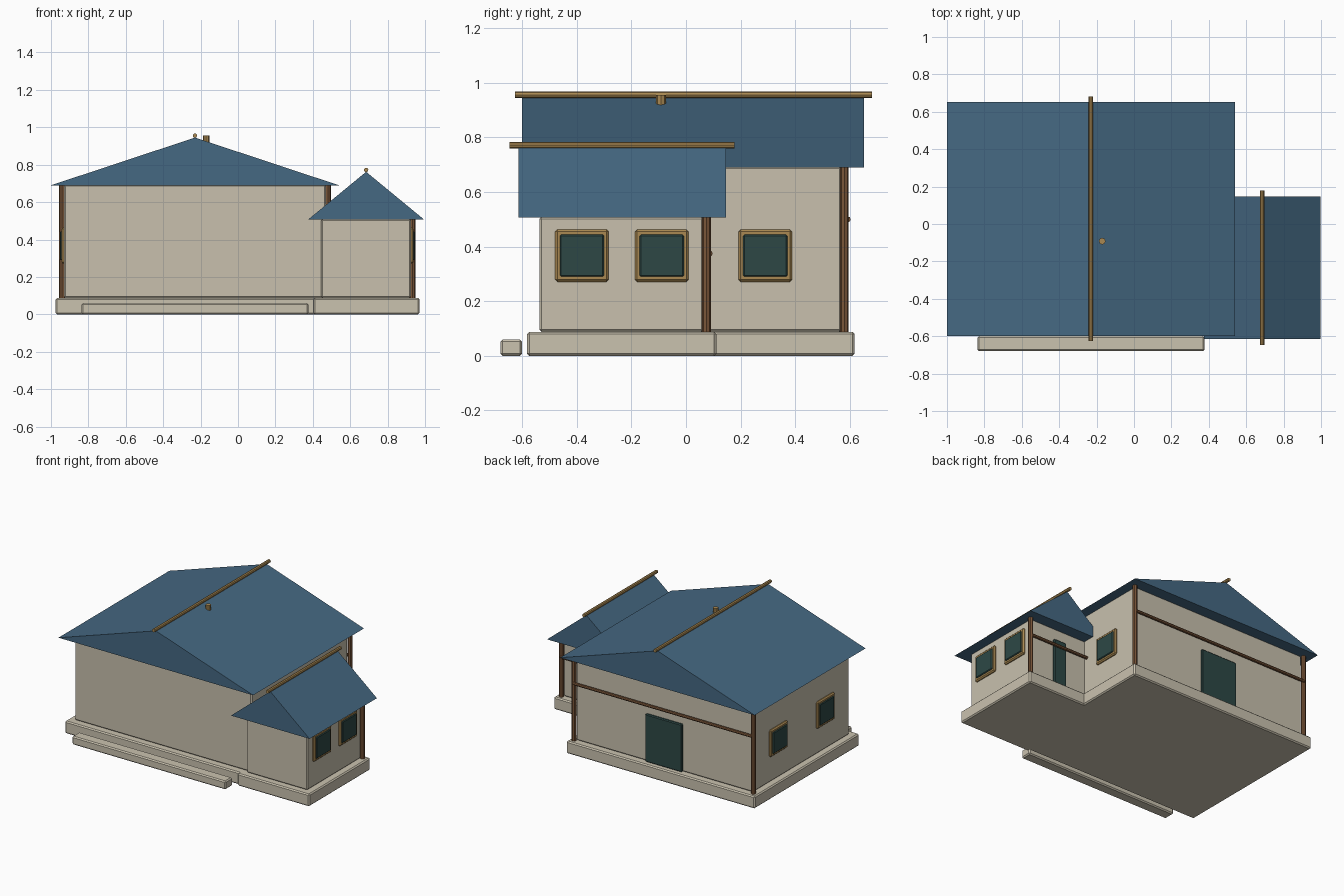
import bpy, bmesh, math
from mathutils import Matrix, Vector

cube = bpy.data.objects.get("Cube")
if cube:
    bpy.data.objects.remove(cube, do_unlink=True)


def material(name, rgb):
    mat = bpy.data.materials.new(name)
    mat.use_nodes = True
    mat.diffuse_color = (*rgb, 1)
    mat.node_tree.nodes["Principled BSDF"].inputs["Base Color"].default_value = (*rgb, 1)
    return mat


PLASTER = material("cream plaster", (0.58, 0.53, 0.42))
STONE = material("pale stone", (0.59, 0.54, 0.43))
ROOF = material("slate blue roof", (0.06, 0.14, 0.225))
TAN = material("tan timber", (0.40, 0.25, 0.085))
BROWN = material("brown timber", (0.20, 0.095, 0.042))
GLASS = material("dark green glass", (0.026, 0.064, 0.060))


def finish(name, bm, mat):
    bmesh.ops.recalc_face_normals(bm, faces=bm.faces)
    mesh = bpy.data.meshes.new(name)
    bm.to_mesh(mesh)
    bm.free()
    mesh.materials.append(mat)
    obj = bpy.data.objects.new(name, mesh)
    bpy.context.collection.objects.link(obj)
    return obj


def box(name, xs, ys, zs, mat, bevel=0.008):
    """Bevelled box spanning the given ranges."""
    bm = bmesh.new()
    bmesh.ops.create_cube(bm, size=1)
    spans = (xs, ys, zs)
    for v in bm.verts:
        v.co = [lo + (c + 0.5) * (hi - lo) for c, (lo, hi) in zip(v.co, spans)]
    obj = finish(name, bm, mat)
    mod = obj.modifiers.new("soft edges", "BEVEL")
    mod.width = bevel
    mod.segments = 1
    return obj


def pole(name, start, end, radius, mat):
    """Eight-sided timber between two points."""
    start, end = Vector(start), Vector(end)
    axis = end - start
    turn = axis.to_track_quat("Z", "Y").to_matrix().to_4x4()
    bm = bmesh.new()
    bmesh.ops.create_cone(bm, cap_ends=True, segments=8, radius1=radius, radius2=radius,
                          depth=axis.length,
                          matrix=Matrix.Translation((start + end) / 2) @ turn)
    return finish(name, bm, mat)


def gable_roof(name, xs, ys, eave, ridge):
    """Closed triangular prism with its ridge along y."""
    bm = bmesh.new()
    profile = [(xs[0], eave), (xs[1], eave), (sum(xs) / 2, ridge)]
    face = bm.faces.new([bm.verts.new((x, ys[0], z)) for x, z in profile])
    ext = bmesh.ops.extrude_face_region(bm, geom=[face], use_keep_orig=True)
    moved = [g for g in ext["geom"] if isinstance(g, bmesh.types.BMVert)]
    bmesh.ops.translate(bm, verts=moved, vec=(0, ys[1] - ys[0], 0))
    return finish(name, bm, ROOF)


def window(name, wall_x, side, y, z=0.367):
    """Framed pane on a side wall; side is +1 or -1 along x."""
    def slab(part, half_y, half_z, depth, mat, bevel):
        xs = sorted((wall_x - side * 0.015, wall_x + side * depth))
        box(f"{name}_{part}", xs, (y - half_y, y + half_y),
            (z - half_z, z + half_z), mat, bevel)
    slab("frame", 0.098, 0.096, 0.014, TAN, 0.008)
    slab("pane", 0.081, 0.077, 0.021, GLASS, 0.005)


FLOOR = 0.088

# Foundations and front step
box("main_foundation", (-0.975, 0.515), (-0.565, 0.618), (0, FLOOR), STONE)
box("wing_foundation", (0.403, 0.97), (-0.582, 0.111), (0, FLOOR), STONE)
box("front_step", (-0.837, 0.377), (-0.68, -0.60), (0, 0.06), STONE)

# Walls
box("main_walls", (-0.93, 0.47), (-0.517, 0.57), (FLOOR, 0.695), PLASTER)
box("wing_walls", (0.445, 0.925), (-0.537, 0.065), (FLOOR, 0.51), PLASTER)

# Roofs with ridge poles
gable_roof("main_roof", (-1.0, 0.54), (-0.6, 0.652), 0.69, 0.945)
gable_roof("wing_roof", (0.374, 0.996), (-0.614, 0.147), 0.506, 0.762)
pole("main_ridge_pole", (-0.23, -0.626, 0.956), (-0.23, 0.682, 0.956), 0.012, TAN)
pole("wing_ridge_pole", (0.685, -0.647, 0.772), (0.685, 0.178, 0.772), 0.012, TAN)
pole("chimney_stub", (-0.17, -0.092, 0.915), (-0.17, -0.092, 0.955), 0.018, TAN)

# Rear corner posts and horizontal rails
for name, x, y, top in (("main_left_post", 0.48, 0.58, 0.69),
                        ("main_right_post", -0.94, 0.58, 0.69),
                        ("wing_left_post", 0.933, 0.075, 0.506)):
    pole(name, (x, y, FLOOR), (x, y, top), 0.016, BROWN)
pole("main_rear_rail", (-0.94, 0.592, 0.5), (0.48, 0.592, 0.5), 0.011, BROWN)
pole("wing_rear_rail", (0.445, 0.087, 0.375), (0.933, 0.087, 0.375), 0.011, BROWN)

# Rear doors
box("main_rear_door", (-0.375, -0.085), (0.555, 0.585), (FLOOR, 0.43), GLASS, 0.006)
box("wing_rear_door", (0.635, 0.735), (0.05, 0.08), (FLOOR, 0.425), GLASS, 0.006)

# Side windows
for i, y in enumerate((-0.381, -0.089)):
    window(f"wing_left_window_{i + 1}", 0.925, 1, y)
window("main_left_window", 0.47, 1, 0.29)
for i, y in enumerate((-0.24, 0.29)):
    window(f"main_right_window_{i + 1}", -0.93, -1, y)
